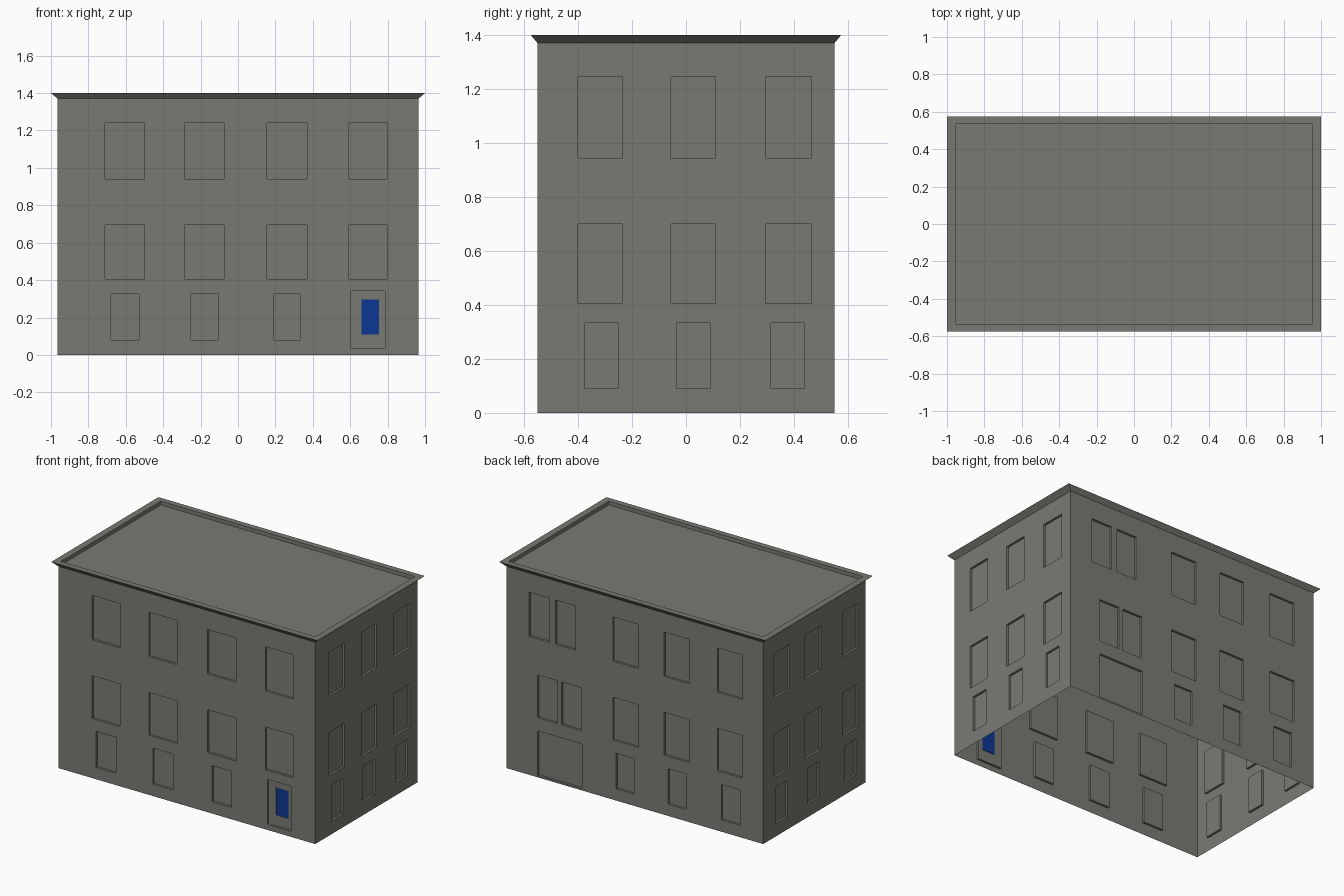
import bpy, bmesh
from mathutils import Vector

if "Cube" in bpy.data.objects:
    bpy.data.objects.remove(bpy.data.objects["Cube"])

HX, HY, EAVE, TOP = 0.965, 0.55, 1.37, 1.40
DEPTH = 0.015


def material(name, rgb):
    m = bpy.data.materials.new(name)
    m.diffuse_color = (*rgb, 1)
    m.use_nodes = True
    m.node_tree.nodes["Principled BSDF"].inputs["Base Color"].default_value = m.diffuse_color
    return m


GREY = material("warm grey", (0.195, 0.195, 0.175))
BLUE = material("deep blue", (0.004, 0.038, 0.29))


def finish(name, bm):
    me = bpy.data.meshes.new(name)
    bm.to_mesh(me)
    bm.free()
    me.materials.append(GREY)
    me.materials.append(BLUE)
    ob = bpy.data.objects.new(name, me)
    bpy.context.collection.objects.link(ob)


def quad(bm, pts, facing, mat=0):
    f = bm.faces.new([bm.verts.new(p) for p in pts])
    f.normal_update()
    if f.normal.dot(facing) < 0:
        f.normal_flip()
    f.material_index = mat


def panel(bm, at, rect, openings, d, step, mat=0):
    """Flat panel at depth d, with recessed openings (rect, sub-openings, material)."""
    out = at(0, 0, 0) - at(0, 0, 1)
    us = sorted({rect[0], rect[1]} | {u for o in openings for u in o[0][:2]})
    vs = sorted({rect[2], rect[3]} | {v for o in openings for v in o[0][2:]})
    for u0, u1 in zip(us, us[1:]):
        for v0, v1 in zip(vs, vs[1:]):
            u, v = (u0 + u1) / 2, (v0 + v1) / 2
            if not any(r[0] < u < r[1] and r[2] < v < r[3] for r, _, _ in openings):
                quad(bm, [at(u0, v0, d), at(u1, v0, d), at(u1, v1, d), at(u0, v1, d)], out, mat)
    for r, sub, m in openings:
        e = d + step
        c = [(r[0], r[2]), (r[1], r[2]), (r[1], r[3]), (r[0], r[3])]
        mid = at((r[0] + r[1]) / 2, (r[2] + r[3]) / 2, d)
        for a, b in zip(c, c[1:] + c[:1]):     # reveals
            quad(bm, [at(*a, d), at(*b, d), at(*b, e), at(*a, e)], mid - at(*a, d))
        panel(bm, at, r, sub, e, 0.003, m)


def row(spans, z0, z1):
    return [((a, b, z0, z1), [], 0) for a, b in spans]


def wall(name, at, half, openings):
    bm = bmesh.new()
    panel(bm, at, (-half, half, 0, EAVE), openings, 0, DEPTH)
    bmesh.ops.remove_doubles(bm, verts=bm.verts, dist=1e-5)
    finish(name, bm)


# front wall with entrance door and its blue panel
main = [(-0.71, -0.50), (-0.285, -0.075), (0.155, 0.37), (0.59, 0.80)]
door = ((0.605, 0.785, 0.037, 0.343), [((0.66, 0.755, 0.11, 0.297), [], 1)], 0)
wall("front_wall", lambda u, v, d: Vector((u, -HY + d, v)), HX,
     row(main, 0.94, 1.24) + row(main, 0.405, 0.695)
     + row([(-0.68, -0.53), (-0.255, -0.105), (0.19, 0.335)], 0.08, 0.325) + [door])

# back wall with paired windows and garage door
wide = [(-0.81, -0.62), (-0.41, -0.22), (-0.03, 0.165)]
wall("back_wall", lambda u, v, d: Vector((u, HY - d, v)), HX,
     row(wide + [(0.445, 0.595), (0.64, 0.795)], 0.94, 1.24)
     + row(wide + [(0.40, 0.55), (0.58, 0.73)], 0.405, 0.695)
     + row([(-0.79, -0.65), (-0.39, -0.25), (0.0, 0.14)], 0.08, 0.32)
     + row([(0.395, 0.73)], 0.012, 0.315))

# side walls
tall = [(-0.40, -0.235), (-0.055, 0.11), (0.295, 0.465)]
wall("right_wall", lambda u, v, d: Vector((HX - d, u, v)), HY,
     row(tall, 0.945, 1.247) + row(tall, 0.405, 0.70)
     + row([(-0.375, -0.25), (-0.035, 0.09), (0.315, 0.44)], 0.09, 0.333))
tall = [(-0.465, -0.30), (-0.07, 0.10), (0.27, 0.435)]
wall("left_wall", lambda u, v, d: Vector((-HX + d, u, v)), HY,
     row(tall, 0.945, 1.247) + row(tall, 0.405, 0.70)
     + row([(-0.445, -0.32), (-0.05, 0.075), (0.29, 0.415)], 0.09, 0.333))

# flared cornice, rim and sunken flat roof
bm = bmesh.new()
rings = [[bm.verts.new((sx * x, sy * y, z)) for sx, sy in ((-1, -1), (1, -1), (1, 1), (-1, 1))]
         for x, y, z in ((HX, HY, EAVE), (1.0, 0.575, TOP), (0.955, 0.535, TOP), (0.955, 0.535, 1.375))]
for a, b in zip(rings, rings[1:]):
    for i in range(4):
        j = (i + 1) % 4
        bm.faces.new((a[i], a[j], b[j], b[i]))
bm.faces.new(rings[-1])
finish("cornice_and_roof", bm)
